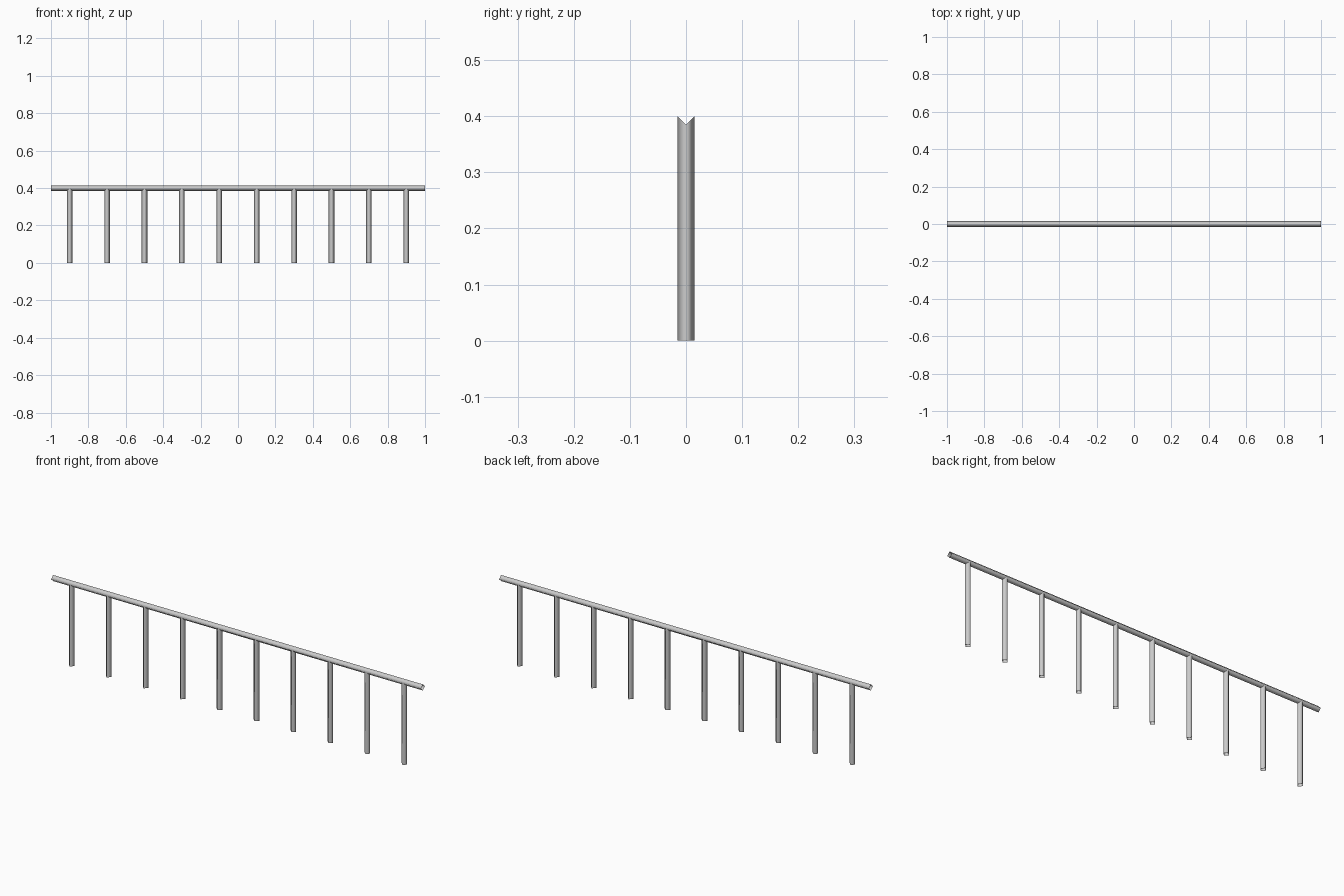
import bpy, bmesh
from math import cos, sin, pi

if "Cube" in bpy.data.objects:
    bpy.data.objects.remove(bpy.data.objects["Cube"])

R = 0.015        # tube radius
RAIL_Z = 0.40    # height of the rail axis
SIDES = 4
RING = [(R * cos(i * 2 * pi / SIDES), R * sin(i * 2 * pi / SIDES)) for i in range(SIDES)]


def open_tube(name, start, end):
    """Smooth open-ended tube skinned between two rings of points."""
    bm = bmesh.new()
    a = [bm.verts.new(p) for p in start]
    b = [bm.verts.new(p) for p in end]
    for i in range(SIDES):
        j = (i + 1) % SIDES
        bm.faces.new((a[i], a[j], b[j], b[i])).smooth = True
    bmesh.ops.triangulate(bm, faces=bm.faces[:])
    mesh = bpy.data.meshes.new(name)
    bm.to_mesh(mesh)
    bm.free()
    obj = bpy.data.objects.new(name, mesh)
    bpy.context.collection.objects.link(obj)
    return obj


# Top rail, running the full length along x
open_tube("top_rail",
          [(-1, u, RAIL_Z + v) for u, v in RING],
          [(1, u, RAIL_Z + v) for u, v in RING])

# Posts, tops notched to sit against the underside of the rail
for n in range(10):
    x = -0.9 + 0.2 * n
    open_tube(f"post_{n + 1}",
              [(x + u, v, 0) for u, v in RING],
              [(x + u, v, RAIL_Z - R + abs(v)) for u, v in RING])
